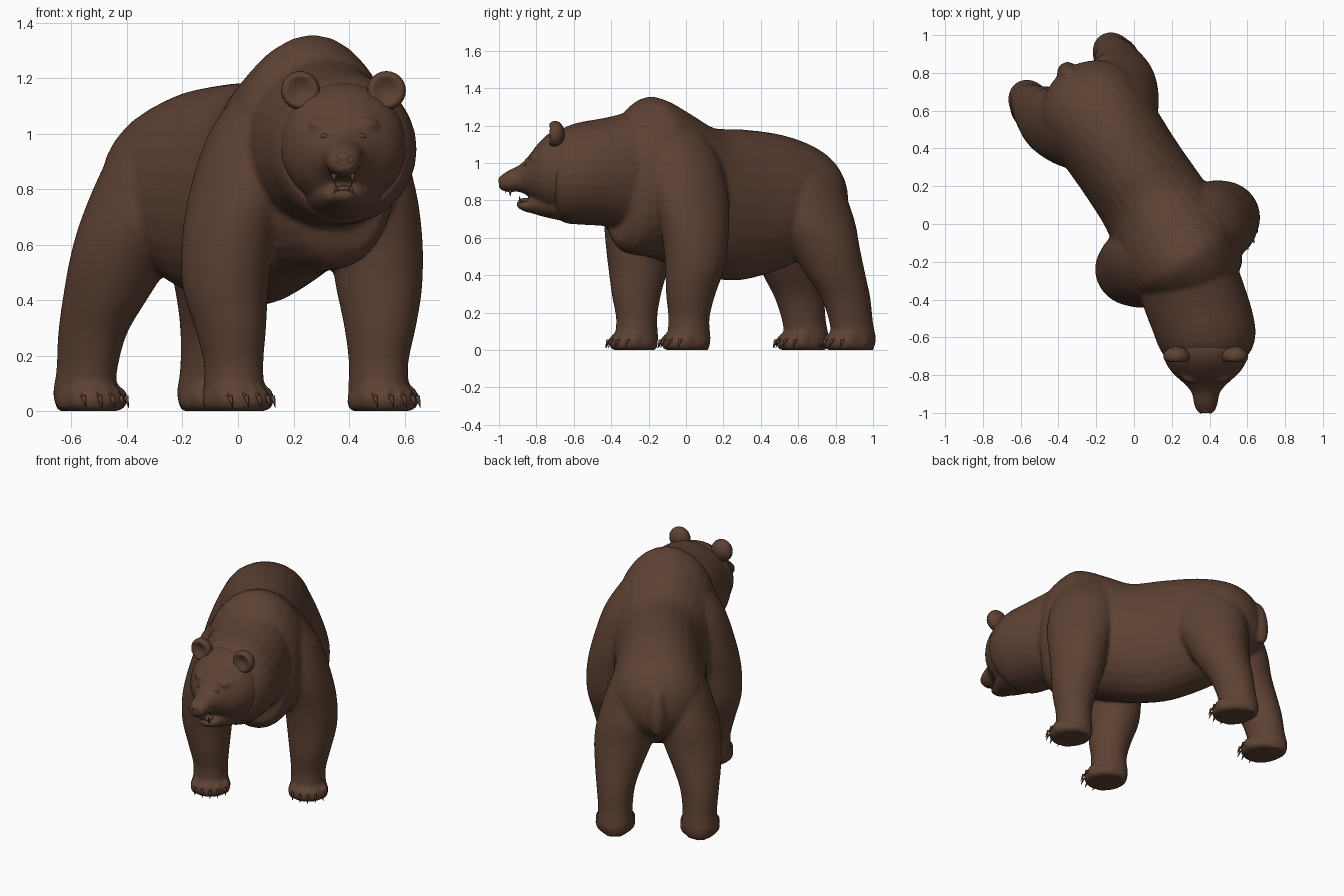
import bpy, bmesh, math
from mathutils import Matrix, Vector

if "Cube" in bpy.data.objects:
    bpy.data.objects.remove(bpy.data.objects["Cube"])

fur = bpy.data.materials.new("brown fur")
fur.diffuse_color = (0.108, 0.053, 0.033, 1)
fur.use_nodes = True
fur.node_tree.nodes["Principled BSDF"].inputs["Base Color"].default_value = fur.diffuse_color

# body frame: bear faces -y, turned about z; the head is built in world axes
BODY = Matrix.Translation((-0.02, 0.30, 0)) @ Matrix.Rotation(math.radians(33.4), 4, 'Z')
WORLD = Matrix.Identity(4)
N = 28


def spline(rows, steps=4):
    """Catmull-Rom resampling of a list of stations"""
    out = []
    for i in range(len(rows) - 1):
        p = [rows[max(i - 1, 0)], rows[i], rows[i + 1], rows[min(i + 2, len(rows) - 1)]]
        for k in range(steps):
            t = k / steps
            out.append([0.5 * (2 * b + (c - a) * t + (2 * a - 5 * b + 4 * c - d) * t * t
                               + (3 * b - a - 3 * c + d) * t ** 3) for a, b, c, d in zip(*p)])
    return out + [list(rows[-1])]


def loft(bm, rings):
    vs = [[bm.verts.new(p) for p in r] for r in rings]
    for a, b in zip(vs, vs[1:]):
        for i in range(N):
            j = (i + 1) % N
            bm.faces.new((a[i], a[j], b[j], b[i]))
    bm.faces.new(vs[0])
    bm.faces.new(vs[-1])


def trunk(bm, rows, M):
    """stations x, y, top, bottom, half width; rings upright"""
    rings = []
    for x, y, top, bot, hw in spline(rows):
        rings.append([M @ Vector((x + hw * math.cos(t), y, (top + bot) / 2 + (top - bot) / 2 * math.sin(t)))
                      for t in (2 * math.pi * i / N for i in range(N))])
    loft(bm, rings)


def limb(bm, rows, side, shift, ox, M):
    """stations z, x, y, rx, ry; rings level"""
    rings = []
    for z, x, y, rx, ry in spline(rows):
        s = shift * max(0, min(1, 1.5 - z * 1.3))
        rings.append([M @ Vector((side * x + ox + rx * math.cos(t), y + s + ry * math.sin(t), z))
                      for t in (2 * math.pi * i / N for i in range(N))])
    loft(bm, rings)


def ball(bm, c, r, M=WORLD, rot=0.0):
    m = M @ Matrix.Translation(c) @ Matrix.Rotation(rot, 4, 'X') @ Matrix.Diagonal((*r, 1))
    vs = bmesh.ops.create_uvsphere(bm, u_segments=20, v_segments=14, radius=1, matrix=m)['verts']
    for v in vs:
        v.co.z = max(v.co.z, 0.0)
    return vs


def spike(bm, base, tip, r, M=WORLD):
    a, b = M @ Vector(base), M @ Vector(tip)
    d = b - a
    m = Matrix.Translation((a + b) / 2) @ d.to_track_quat('Z', 'Y').to_matrix().to_4x4()
    bmesh.ops.create_cone(bm, cap_ends=True, segments=8, radius1=r, radius2=r * 0.12,
                          depth=d.length, matrix=m)


def finish(bm, name, voxel=0, smooth=4):
    bmesh.ops.recalc_face_normals(bm, faces=bm.faces)
    for f in bm.faces:
        f.smooth = True
    me = bpy.data.meshes.new(name)
    bm.to_mesh(me)
    bm.free()
    ob = bpy.data.objects.new(name, me)
    bpy.context.collection.objects.link(ob)
    me.materials.append(fur)
    if voxel:
        r = ob.modifiers.new("fuse", 'REMESH')
        r.mode, r.voxel_size, r.use_smooth_shade = 'VOXEL', voxel, True
        s = ob.modifiers.new("soften", 'SMOOTH')
        s.factor, s.iterations = 0.5, smooth
    return ob


# ---- torso with hump, rump and belly
body, claws = bmesh.new(), bmesh.new()
trunk(body, [(0, .61, .87, .70, .08), (0, .56, .985, .63, .18), (0, .45, 1.08, .54, .265),
             (0, .25, 1.15, .44, .285), (0, 0, 1.18, .375, .28), (0, -.2, 1.19, .385, .285),
             (-.015, -.36, 1.27, .43, .305), (-.025, -.5, 1.34, .48, .315), (-.025, -.6, 1.35, .50, .30),
             (-.01, -.73, 1.26, .52, .24), (0, -.79, 1.15, .58, .16)], BODY)

# ---- neck and ruff, with a fold behind the cheeks
trunk(body, [(.27, -.2, 1.3, .62, .27), (.33, -.42, 1.245, .66, .285), (.37, -.56, 1.22, .67, .274),
             (.38, -.65, 1.19, .68, .25), (.38, -.70, 1.14, .72, .22)], WORLD)

# ---- legs, paws and claws
FRONT = [(0, .295, -.50, .09, .11), (.06, .295, -.50, .105, .12), (.17, .295, -.50, .105, .112),
         (.3, .305, -.495, .126, .135), (.45, .315, -.475, .152, .165), (.62, .305, -.475, .16, .187),
         (.8, .265, -.48, .16, .215), (1.0, .195, -.485, .16, .21), (1.17, .12, -.5, .12, .16)]
HIND = [(0, .255, .54, .09, .12), (.06, .255, .545, .108, .125), (.15, .255, .53, .104, .122),
        (.28, .252, .497, .118, .138), (.4, .235, .445, .146, .165), (.55, .205, .39, .18, .195),
        (.7, .175, .345, .178, .23), (.9, .135, .30, .145, .22), (1.05, .08, .29, .11, .16)]
for side in (-1, 1):
    for rows, shift, ox, px, py in ((FRONT, -.027 * side, -.012, .295, -.52),
                                    (HIND, .018 - .018 * side, 0, .255, .51)):
        limb(body, rows, side, shift, ox, BODY)
        py += shift
        px = side * px + ox
        ball(body, (px, py, .035), (.122, .135, .075), BODY)
        for k in range(-2, 3):
            x, y = px + k * .046, py - .09 + .012 * k * k
            ball(body, (x, y, .045), (.028, .052, .045), BODY)
            spike(claws, (x, y - .03, .06), (x, y - .062, .046), .011, BODY)
            spike(claws, (x, y - .055, .053), (x, y - .072, .012), .009, BODY)

# ---- tail
ball(body, (0, .605, .80), (.055, .05, .15), BODY, .12)
finish(body, "body", .013, 5)
finish(claws, "claws")

# ---- head: skull, muzzle, lower jaw, brows
head = bmesh.new()
CX = .38
trunk(head, [(CX, -.58, 1.17, .75, .2), (CX, -.66, 1.185, .73, .228), (CX, -.73, 1.16, .74, .214),
             (CX, -.79, 1.105, .775, .175), (CX, -.84, 1.04, .82, .12), (CX, -.89, .99, .845, .076),
             (CX, -.95, .96, .845, .063), (CX, -.985, .935, .855, .05), (CX, -1.0, .915, .87, .035)], WORLD)
trunk(head, [(CX, -.66, .88, .69, .15), (CX, -.76, .86, .712, .11), (CX, -.82, .83, .73, .076),
             (CX, -.86, .797, .74, .055), (CX, -.89, .797, .755, .042), (CX, -.905, .795, .77, .03)], WORLD)
for s in (-1, 1):
    ball(head, (CX + s * .075, -.80, 1.03), (.055, .042, .03))
finish(head, "head", .009, 5)

# ---- ears: cupped at the front
ears = bmesh.new()
for s in (-1, 1):
    c = Vector((CX + s * .155, -.70, 1.155))
    for v in ball(ears, c, (.07, .052, .07)):
        d = v.co - c
        rad = math.hypot(d.x, d.z) / .07
        if d.y < 0 and rad < .8:
            v.co.y += .045 * (1 - (rad / .8) ** 2)
finish(ears, "ears")

# ---- nose and nostril wings
nose = bmesh.new()
ball(nose, (CX, -.98, .91), (.036, .022, .024))
for s in (-1, 1):
    ball(nose, (CX + s * .024, -.985, .902), (.016, .018, .017))
finish(nose, "nose")

# ---- eyes
eyes = bmesh.new()
for s in (-1, 1):
    ball(eyes, (CX + s * .066, -.855, .99), (.016, .012, .010))
finish(eyes, "eyes")

# ---- teeth and tongue
teeth = bmesh.new()
for s in (-1, 1):
    spike(teeth, (CX + s * .034, -.94, .857), (CX + s * .032, -.94, .822), .010)
    spike(teeth, (CX + s * .026, -.885, .785), (CX + s * .029, -.892, .823), .009)
for k in range(-2, 3):
    spike(teeth, (CX + k * .011, -.962, .858), (CX + k * .011, -.964, .838), .006)
finish(teeth, "teeth")
tongue = bmesh.new()
ball(tongue, (CX, -.85, .80), (.032, .045, .014))
finish(tongue, "tongue")
